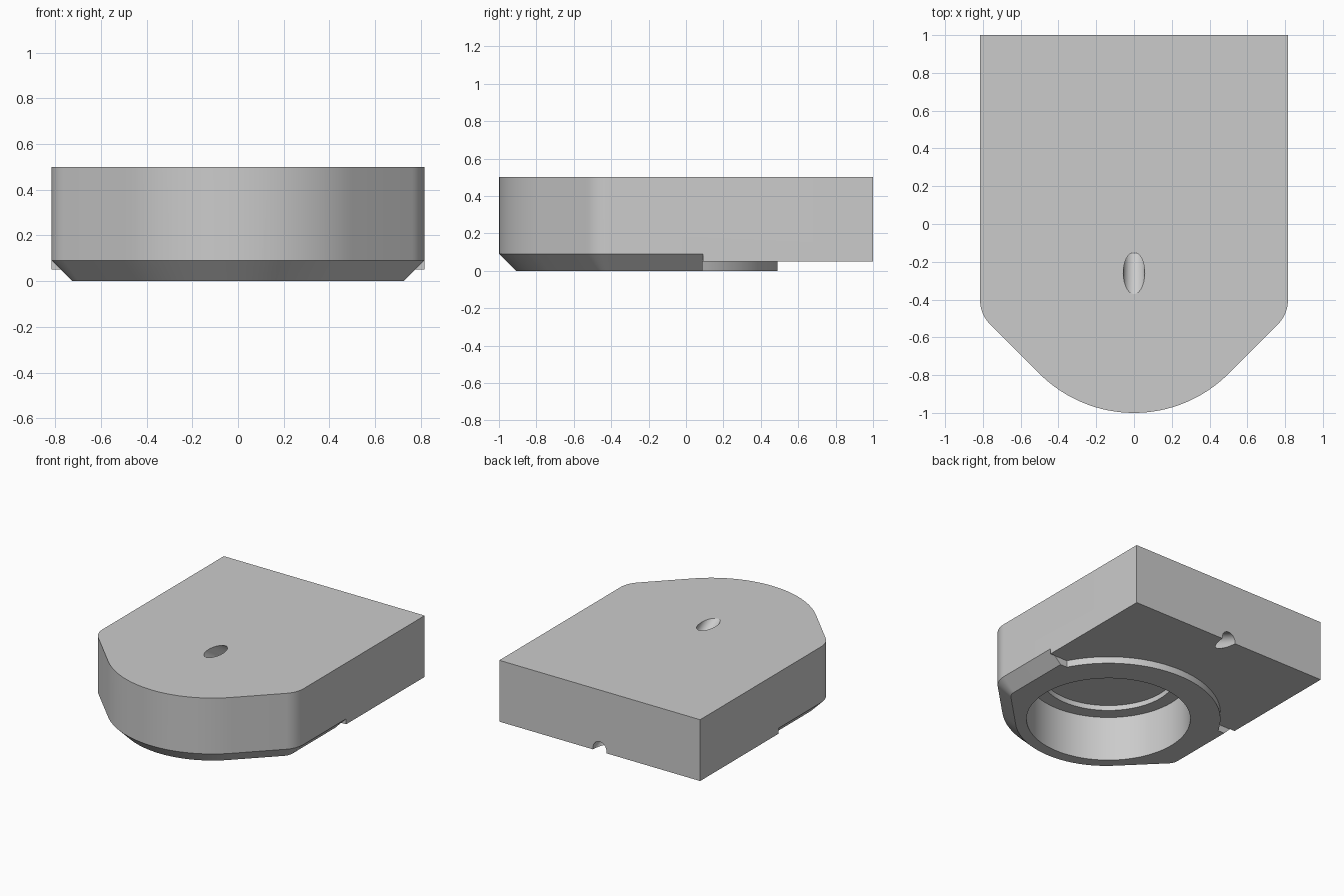
import bpy, bmesh, math
from mathutils import Vector, Matrix

cube = bpy.data.objects.get("Cube")
if cube:
    bpy.data.objects.remove(cube, do_unlink=True)

grey = bpy.data.materials.new("plain grey")
grey.use_nodes = True
color = (0.6, 0.6, 0.6, 1)
grey.diffuse_color = color
grey.node_tree.nodes["Principled BSDF"].inputs["Base Color"].default_value = color

HALF = 0.815       # half width
NOSE_R = 0.707     # radius of the rounded nose
NOSE_Y = -1 + NOSE_R
FILLET = 0.18      # side corner radius
CHAMFER = 0.09
STEP_Y = 0.09      # where the chamfer stops
BORE_Y = -0.27
COLLAR_R = 0.76


def arc(cx, cy, r, a0, a1, n):
    angles = [math.radians(a0 + (a1 - a0) * i / n) for i in range(n + 1)]
    return [(cx + r * math.cos(a), cy + r * math.sin(a)) for a in angles]


def outline(offset, end_y):
    """Open path down the left side, round the nose and up the right side."""
    cx = HALF - FILLET
    cy = cx - (NOSE_R * math.sqrt(2) - NOSE_Y) + FILLET * math.sqrt(2)
    half = [(HALF + offset, end_y)]
    half += arc(cx, cy, FILLET + offset, 0, -45, 8)
    half += arc(0, NOSE_Y, NOSE_R + offset, -45, -90, 16)
    return half + [(-x, y) for x, y in reversed(half[:-1])]


def loft(name, loops, closed_section=False):
    """Skin matching loops; either cap first and last, or join them in a ring."""
    bm = bmesh.new()
    rings = [[bm.verts.new(p) for p in loop] for loop in loops]
    n, m = len(rings), len(rings[0])
    if closed_section:
        for i in range(n):
            a, b = rings[i], rings[(i + 1) % n]
            for j in range(m - 1):
                bm.faces.new((a[j], a[j + 1], b[j + 1], b[j]))
        bm.faces.new([r[0] for r in rings])
        bm.faces.new([r[-1] for r in rings])
    else:
        for a, b in zip(rings, rings[1:]):
            for j in range(m):
                k = (j + 1) % m
                bm.faces.new((a[j], a[k], b[k], b[j]))
        bm.faces.new(rings[0])
        bm.faces.new(rings[-1])
    bmesh.ops.recalc_face_normals(bm, faces=bm.faces)
    mesh = bpy.data.meshes.new(name)
    bm.to_mesh(mesh)
    bm.free()
    mesh.materials.append(grey)
    obj = bpy.data.objects.new(name, mesh)
    bpy.context.collection.objects.link(obj)
    return obj


def level(points, z):
    return [(x, y, z) for x, y in points]


def prism(name, points, z0, z1):
    return loft(name, [level(points, z0), level(points, z1)])


def rod(name, start, end, radius):
    start, end = Vector(start), Vector(end)
    turn = (end - start).to_track_quat('Z', 'Y').to_matrix()
    circle = [Vector((x, y, 0)) for x, y in arc(0, 0, radius, 0, 360, 32)[:-1]]
    return loft(name, [[turn @ p + c for p in circle] for c in (start, end)])


def cut(target, cutter):
    cutter.hide_render = True
    mod = target.modifiers.new(cutter.name, 'BOOLEAN')
    mod.operation = 'DIFFERENCE'
    mod.solver = 'EXACT'
    mod.object = cutter
    bpy.ops.object.select_all(action='DESELECT')
    bpy.context.view_layer.objects.active = target
    target.select_set(True)
    bpy.ops.object.modifier_apply(modifier=mod.name)
    bpy.data.objects.remove(cutter, do_unlink=True)


# Solid body with rounded nose
body = prism("housing_body", outline(0, 1), 0, 0.5)

# Chamfer round the lower front edge
m = 0.05
cut(body, loft("chamfer_cutter", [
    level(outline(-CHAMFER - m, STEP_Y), -m),
    level(outline(m, STEP_Y), CHAMFER + m),
    level(outline(m, STEP_Y), -m)], closed_section=True))

# Raised rear underside, leaving the round collar
edge_y = STEP_Y - 0.001
a = math.degrees(math.asin((edge_y - BORE_Y) / COLLAR_R))
relief = arc(0, BORE_Y, COLLAR_R, a, 180 - a, 48)
relief += [(-1.2, edge_y), (-1.2, 1.2), (1.2, 1.2), (1.2, edge_y)]
cut(body, prism("relief_cutter", relief, -0.1, 0.05))

# Stepped bore from below
bore = []
for radius, z in ((0.556, -0.1), (0.556, 0.334), (0.46, 0.334), (0.46, 0.372)):
    bore.append(level(arc(0, BORE_Y, radius, 0, 360, 96)[:-1], z))
cut(body, loft("bore_cutter", bore))

# Slanted hole from the top into the bore
slope = Vector((0, math.cos(math.radians(31)), -math.sin(math.radians(31))))
top = Vector((0, -0.26, 0.5))
cut(body, rod("top_hole_cutter", top - slope * 0.4, top + slope * 0.42, 0.057))

# Slanted cable passage from the bore to the lower back edge
slope = Vector((0, math.cos(math.radians(22)), -math.sin(math.radians(22))))
back = Vector((0, 1, 0.06))
cut(body, rod("cable_hole_cutter", back - slope * 0.85, back + slope * 0.3, 0.056))

bpy.ops.object.shade_smooth_by_angle(angle=math.radians(30))
